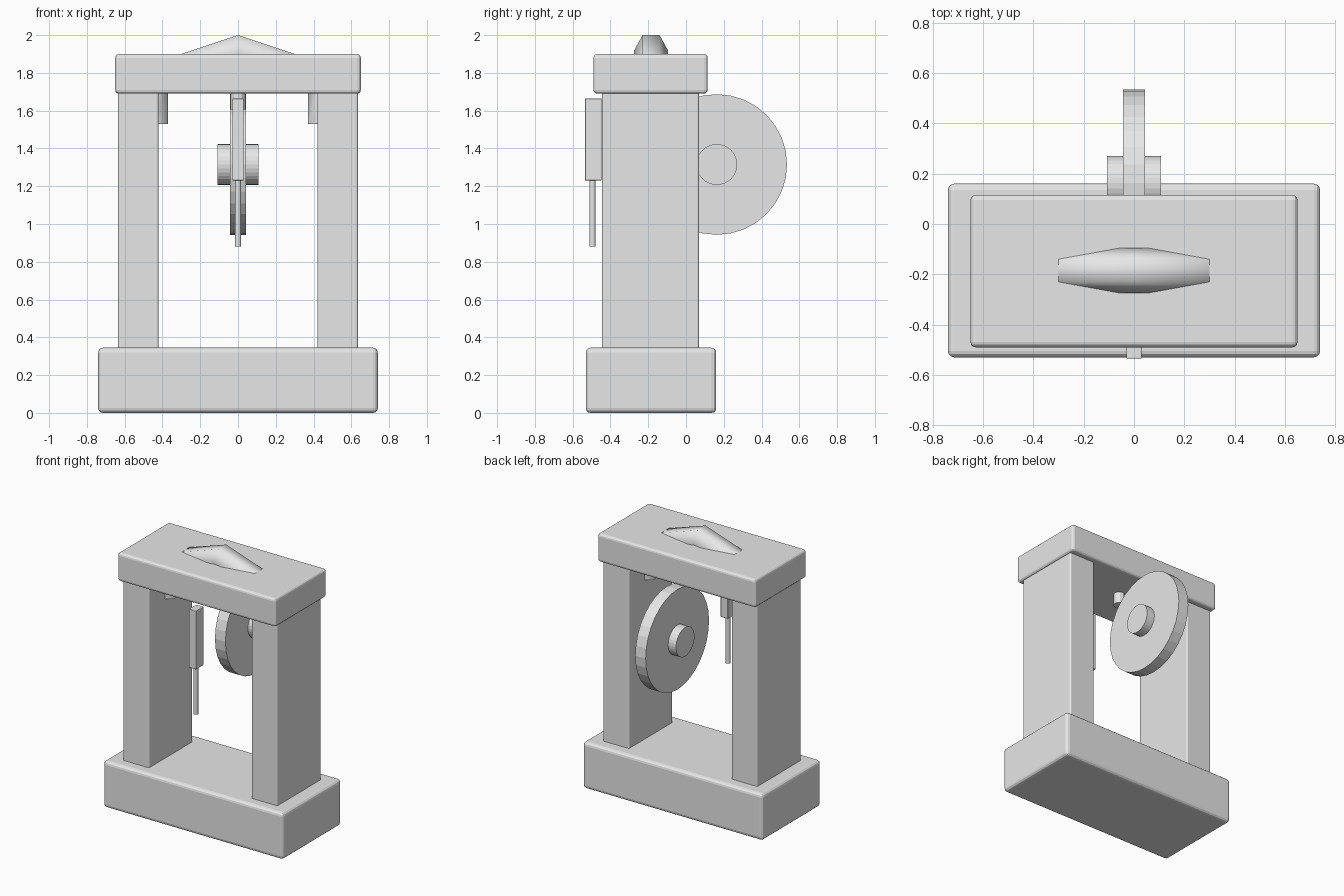
import bpy, bmesh, math
from mathutils import Vector

default = bpy.data.objects.get("Cube")
if default:
    bpy.data.objects.remove(default)

grey = bpy.data.materials.new("plain_grey")
grey.use_nodes = True
colour = (0.8, 0.8, 0.8, 1)
grey.diffuse_color = colour
grey.node_tree.nodes["Principled BSDF"].inputs["Base Color"].default_value = colour


def finish(name, bm):
    mesh = bpy.data.meshes.new(name)
    bmesh.ops.recalc_face_normals(bm, faces=bm.faces)
    bm.to_mesh(mesh)
    bm.free()
    mesh.materials.append(grey)
    obj = bpy.data.objects.new(name, mesh)
    bpy.context.collection.objects.link(obj)
    return obj


def box(name, low, high, bevel=0):
    low, high = Vector(low), Vector(high)
    bm = bmesh.new()
    bmesh.ops.create_cube(bm, size=1)
    bmesh.ops.scale(bm, vec=high - low, verts=bm.verts)
    bmesh.ops.translate(bm, vec=(low + high) / 2, verts=bm.verts)
    obj = finish(name, bm)
    if bevel:
        mod = obj.modifiers.new("rounded_edges", "BEVEL")
        mod.width, mod.segments = bevel, 3
    return obj


def cylinder(name, radius, depth, centre, sides, axis="Z"):
    bm = bmesh.new()
    bmesh.ops.create_cone(bm, cap_ends=True, segments=sides, radius1=radius,
                          radius2=radius, depth=depth)
    obj = finish(name, bm)
    obj.location = centre
    if axis == "X":
        obj.rotation_euler.y = math.pi / 2
    return obj


def smooth(obj, degrees):
    bpy.ops.object.select_all(action="DESELECT")
    obj.select_set(True)
    bpy.context.view_layer.objects.active = obj
    bpy.ops.object.shade_smooth_by_angle(angle=math.radians(degrees))


def hex_tube(name, path, radius, y):
    """Mitred six-sided tube along a path of (x, z) points."""
    pts = [Vector(p) for p in path]
    bm = bmesh.new()
    rings = []
    for i, p in enumerate(pts):
        before = (p - pts[max(i - 1, 0)]).normalized()
        after = (pts[min(i + 1, len(pts) - 1)] - p).normalized()
        tangent = (before + after).normalized()
        side = Vector((-tangent.y, tangent.x))
        stretch = 1 / tangent.dot(after if after.length else before)
        ring = []
        for k in range(6):
            a = k * math.pi / 3
            q = p + side * radius * math.sin(a) * stretch
            ring.append(bm.verts.new((q.x, y + radius * math.cos(a), q.y)))
        rings.append(ring)
    for a, b in zip(rings, rings[1:]):
        for k in range(6):
            n = (k + 1) % 6
            bm.faces.new((a[k], a[n], b[n], b[k]))
    bm.faces.new(rings[0])
    bm.faces.new(rings[-1])
    return finish(name, bm)


# Frame
box("base", (-0.74, -0.53, 0), (0.74, 0.16, 0.345), 0.025)
box("top_beam", (-0.65, -0.49, 1.69), (0.65, 0.115, 1.9), 0.02)
for side, name in ((1, "left_post"), (-1, "right_post")):
    inner, outer = sorted((0.42 * side, 0.635 * side))
    box(name, (inner, -0.445, 0.33), (outer, 0.07, 1.7), 0.012)

# Peaked handle running through the beam
handle = hex_tube("handle", [(-0.448, 1.53), (-0.448, 1.769), (0, 1.918),
                             (0.448, 1.769), (0.448, 1.53)], 0.09, -0.185)
smooth(handle, 65)

# Wheel with its hub and hanger
cylinder("wheel", 0.372, 0.086, (0, 0.163, 1.315), 32, "X")
cylinder("wheel_hub", 0.108, 0.216, (0, 0.163, 1.315), 32, "X")
cylinder("wheel_hanger", 0.04, 0.11, (0, -0.16, 1.66), 12)

# Front lever
box("lever_block", (-0.03, -0.535, 1.23), (0.03, -0.448, 1.665), 0.004)
smooth(cylinder("lever_rod", 0.017, 0.37, (0, -0.495, 1.065), 12), 40)
